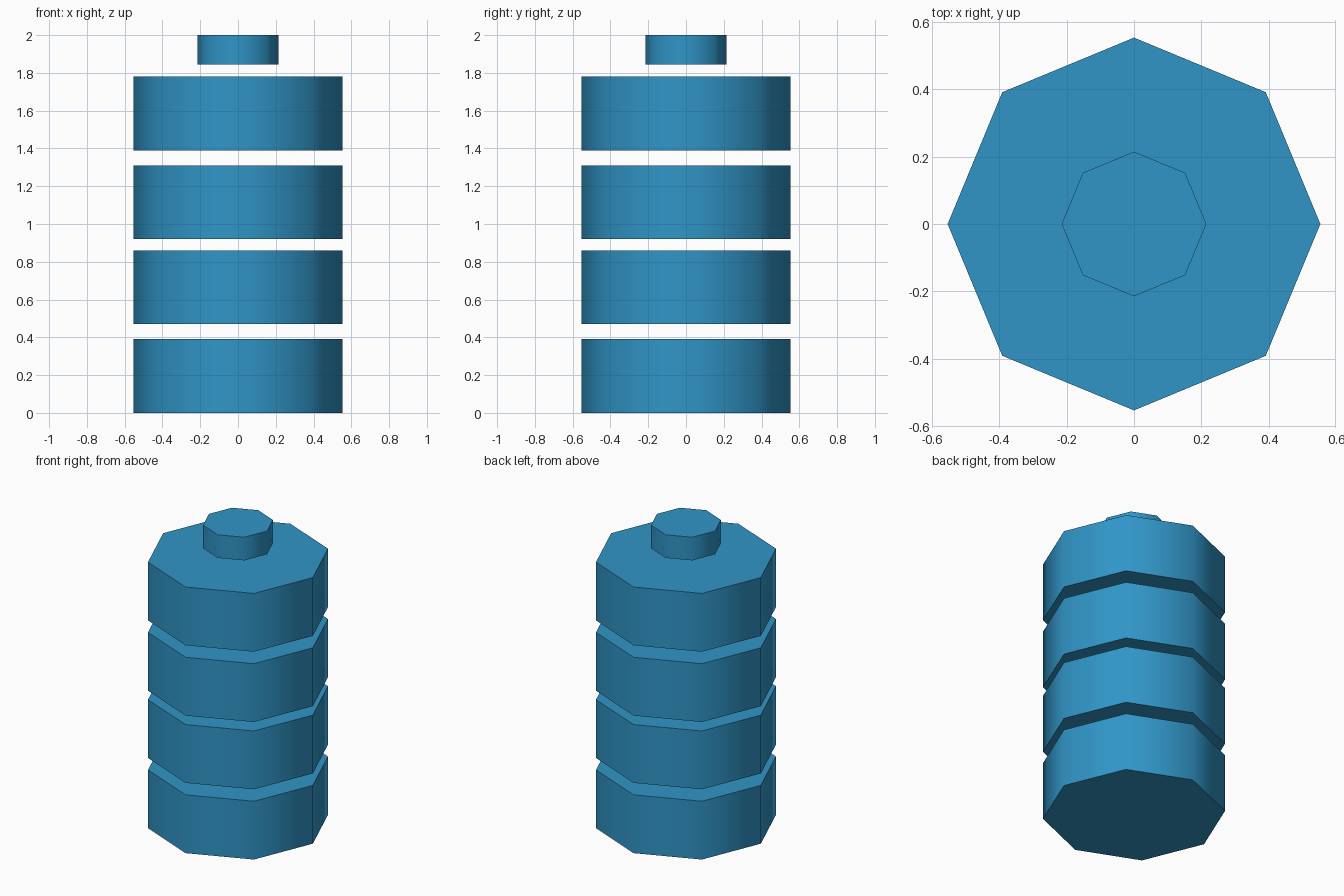
import bpy, math

if "Cube" in bpy.data.objects:
    bpy.data.objects.remove(bpy.data.objects["Cube"])

blue = bpy.data.materials.new("blue")
blue.diffuse_color = (0.03, 0.30, 0.57, 1)
blue.use_nodes = True
blue.node_tree.nodes["Principled BSDF"].inputs["Base Color"].default_value = blue.diffuse_color


def octagon_disc(name, radius, bottom, top):
    """Eight-sided closed disc with corners on the axes and smooth sides."""
    bpy.ops.mesh.primitive_cylinder_add(
        vertices=8, radius=radius, depth=top - bottom,
        location=(0, 0, (bottom + top) / 2))
    ob = bpy.context.object
    ob.name = name
    ob.data.materials.append(blue)
    bpy.ops.object.shade_smooth_by_angle(angle=math.radians(60))
    return ob


# Four stacked drums with open gaps between them
for i, bottom in enumerate((0.0, 0.47, 0.92, 1.39)):
    octagon_disc(f"drum_{i + 1}", 0.554, bottom, bottom + 0.39)

# Small knob floating above the top drum
octagon_disc("top_knob", 0.215, 1.845, 2.0)
